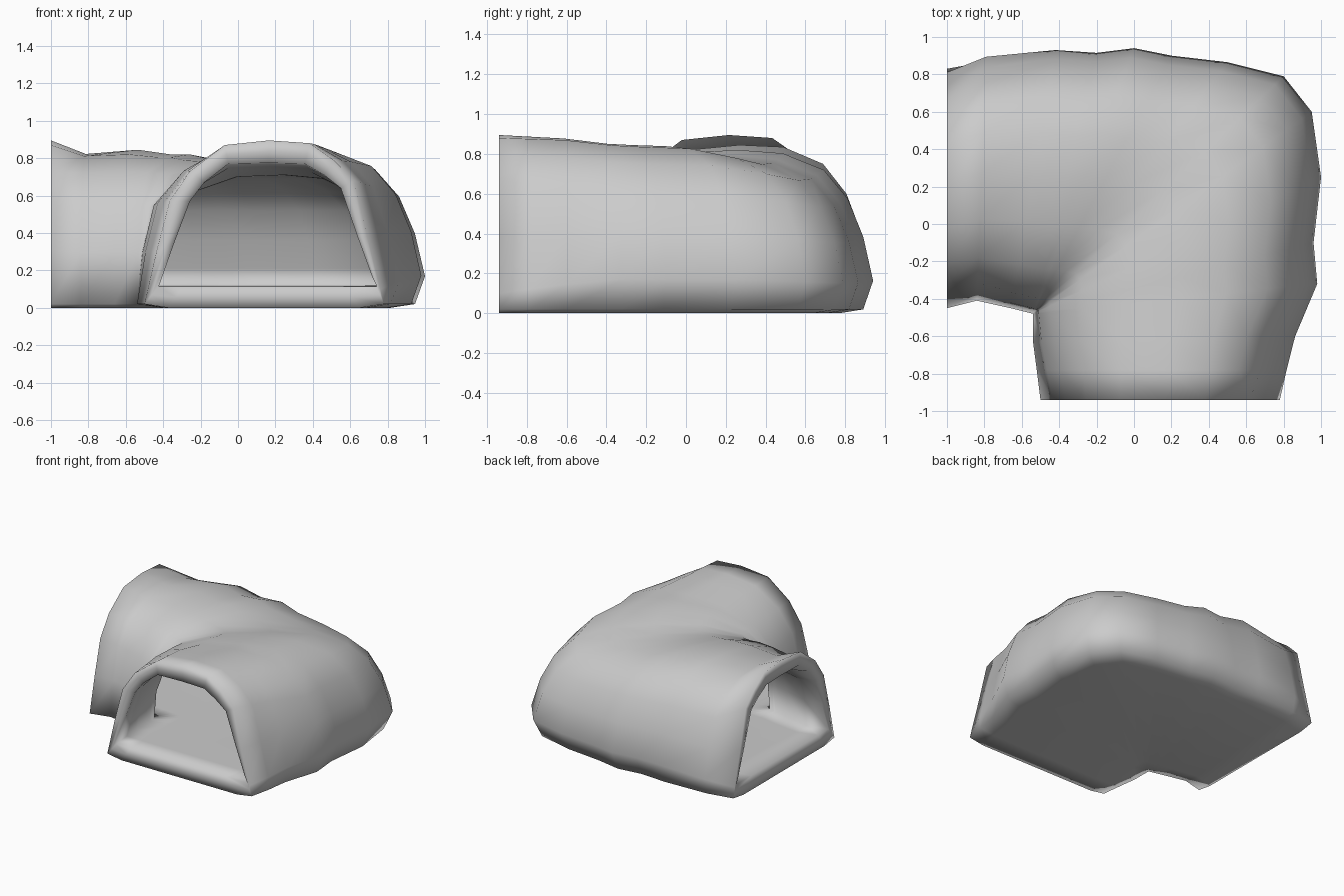
import bpy, bmesh
from mathutils import Vector

cube = bpy.data.objects.get("Cube")
if cube:
    bpy.data.objects.remove(cube, do_unlink=True)

mat = bpy.data.materials.new("grey rock")
mat.use_nodes = True
GREY = (0.6, 0.6, 0.6, 1)
mat.diffuse_color = GREY
mat.node_tree.nodes["Principled BSDF"].inputs["Base Color"].default_value = GREY

# Cross-sections: (share of the width from inner to outer bend, height)
MOUTH = [(0, .02), (.05, .3), (.105, .57), (.19, .73), (.335, .87), (.52, .895), (.69, .88),
         (.79, .79), (.875, .68), (.93, .38), (.985, .1), (1, .02), (.9, 0), (.1, 0)]
BODY = [(0, .02), (.02, .3), (.06, .55), (.17, .73), (.335, .82), (.52, .845), (.68, .835),
        (.825, .75), (.91, .6), (.965, .4), (1, .17), (.965, .02), (.88, 0), (.1, 0)]
MOUTH_HOLE = [(.06, .115), (.125, .35), (.19, .57), (.25, .67), (.35, .77), (.52, .775),
              (.67, .77), (.75, .71), (.82, .64), (.89, .38), (.95, .17), (.97, .115),
              (.82, .115), (.16, .115)]
BODY_HOLE = [(.06, .115), (.068, .33), (.1, .5), (.2, .62), (.35, .7), (.52, .71),
             (.66, .69), (.76, .62), (.83, .52), (.88, .36), (.915, .21), (.935, .125),
             (.8, .115), (.16, .115)]

# Stations around the bend: inner foot, outer foot, roof factor on the outer side, body share
CORNER = (-.54, -.48)
STATIONS = [
    ((-1, -.45), (-1, .83), 1, 0),
    ((-.84, -.41), (-.79, .9), .94, .7),
    ((-.66, -.45), (-.42, .93), 1, 1),
    (CORNER, (-.2, .915), .96, 1),
    (CORNER, (0, .94), .96, 1),
    (CORNER, (.2, .9), .92, 1),
    (CORNER, (.5, .865), .9, 1),
    (CORNER, (.8, .79), .89, 1),
    (CORNER, (.95, .6), .93, 1),
    (CORNER, (1, .25), .99, 1),
    (CORNER, (.96, -.1), 1, 1),
    (CORNER, (.98, -.32), 1.01, 1),
    ((-.54, -.63), (.87, -.6), 1.02, .6),
    ((-.52, -.78), (.83, -.78), 1.01, .3),
    ((-.5, -.94), (.78, -.94), 1, 0),
]


def mix(a, b, f):
    return [(p[0] + (q[0] - p[0]) * f, p[1] + (q[1] - p[1]) * f) for p, q in zip(a, b)]


def ring(bm, section, inner, outer, lift=1):
    # the roof factor fades in towards the outer bend
    a, b = Vector(inner), Vector(outer)
    return [bm.verts.new((*a.lerp(b, t), z * (1 + (lift - 1) * min(1, 1.4 * t))))
            for t, z in section]


def bridge(bm, r1, r2):
    n = len(r1)
    for i in range(n):
        j = (i + 1) % n
        bm.faces.new((r1[i], r1[j], r2[j], r2[i]))


# Outer shell and inner passage swept around the bend
bm = bmesh.new()
shell, bore = [], []
for inner, outer, lift, body in STATIONS:
    shell.append(ring(bm, mix(MOUTH, BODY, body), inner, outer, lift))
    bore.append(ring(bm, mix(MOUTH_HOLE, BODY_HOLE, body), inner, outer))
for rings in (shell, bore):
    for r1, r2 in zip(rings, rings[1:]):
        bridge(bm, r1, r2)

# Rounded-looking rims at both mouths
for k in (0, -1):
    inner, outer = STATIONS[k][:2]
    middle = ring(bm, mix(MOUTH, MOUTH_HOLE, .5), inner, outer)
    bridge(bm, shell[k], middle)
    bridge(bm, middle, bore[k])

bmesh.ops.remove_doubles(bm, verts=bm.verts, dist=.0005)
bmesh.ops.recalc_face_normals(bm, faces=bm.faces)
for f in bm.faces:
    f.smooth = True
mesh = bpy.data.meshes.new("tunnel_bend")
bm.to_mesh(mesh)
bm.free()
mesh.materials.append(mat)
tunnel = bpy.data.objects.new("tunnel_bend", mesh)
bpy.context.collection.objects.link(tunnel)
